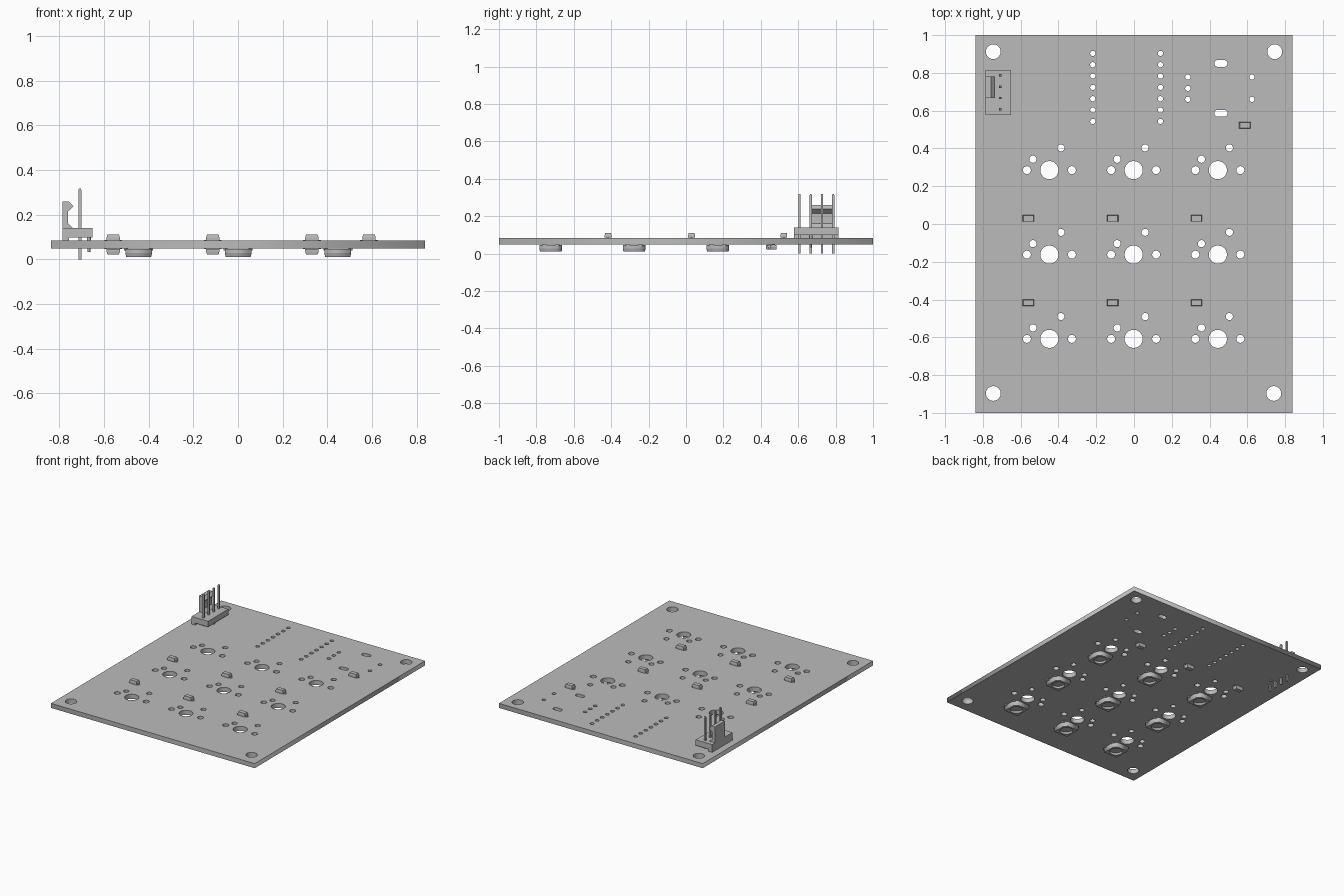
import bpy, bmesh, math
from mathutils import Matrix, Vector

cube = bpy.data.objects.get("Cube")
if cube:
    bpy.data.objects.remove(cube, do_unlink=True)

grey = bpy.data.materials.new("light_grey")
grey.use_nodes = True
colour = (0.5, 0.5, 0.5, 1)
grey.diffuse_color = colour
grey.node_tree.nodes["Principled BSDF"].inputs["Base Color"].default_value = colour

BOTTOM, TOP = 0.049, 0.083


def place(name, mesh, loc=(0, 0, 0)):
    ob = bpy.data.objects.new(name, mesh)
    ob.location = loc
    bpy.context.collection.objects.link(ob)
    if not mesh.materials:
        mesh.materials.append(grey)
    return ob


def finish(name, bm):
    bmesh.ops.recalc_face_normals(bm, faces=bm.faces)
    mesh = bpy.data.meshes.new(name)
    bm.to_mesh(mesh)
    bm.free()
    return mesh


def circle(x, y, r, n=24, stretch=0):
    """Round outline; stretch pulls the halves apart into a slot."""
    pts = []
    for i in range(n):
        a = math.tau * (i + 0.5) / n
        c = math.cos(a)
        pts.append((x + r * c + math.copysign(stretch, c), y + r * math.sin(a)))
    return pts


def slab(name, loops, z0, z1):
    """Flat plate from an outline followed by its holes."""
    cu = bpy.data.curves.new(name, "CURVE")
    cu.dimensions, cu.fill_mode = "2D", "BOTH"
    cu.extrude = (z1 - z0) / 2
    for pts in loops:
        sp = cu.splines.new("POLY")
        sp.points.add(len(pts) - 1)
        for p, q in zip(sp.points, pts):
            p.co = (*q, 0, 1)
        sp.use_cyclic_u = True
    tmp = bpy.data.objects.new("outline_helper", cu)
    bpy.context.collection.objects.link(tmp)
    deps = bpy.context.evaluated_depsgraph_get()
    mesh = bpy.data.meshes.new_from_object(tmp.evaluated_get(deps))
    bpy.data.objects.remove(tmp, do_unlink=True)
    mesh.transform(Matrix.Translation((0, 0, (z0 + z1) / 2)))
    bm = bmesh.new()
    bm.from_mesh(mesh)
    bmesh.ops.remove_doubles(bm, verts=bm.verts, dist=1e-5)
    bmesh.ops.recalc_face_normals(bm, faces=bm.faces)
    bm.to_mesh(mesh)
    bm.free()
    return mesh


def add_box(bm, lo, hi, taper=1.0):
    """Box between two corners; taper narrows its top."""
    lo, hi = Vector(lo), Vector(hi)
    mid, size = (lo + hi) / 2, hi - lo
    for v in bmesh.ops.create_cube(bm, size=1)["verts"]:
        k = taper if v.co.z > 0 else 1
        v.co = mid + Vector((v.co.x * size.x * k, v.co.y * size.y * k, v.co.z * size.z))


def prism(name, profile, y0, y1):
    """Extrude an x-z profile along y."""
    bm = bmesh.new()
    face = bm.faces.new([bm.verts.new((x, y0, z)) for x, z in profile])
    new = bmesh.ops.extrude_face_region(bm, geom=[face])["geom"]
    for v in new:
        if isinstance(v, bmesh.types.BMVert):
            v.co.y = y1
    return finish(name, bm)


# Key grid shared by holes and lamps
keys = [(x, y) for x in (-0.448, -0.002, 0.444) for y in (0.285, -0.162, -0.608)]

# Circuit board with all drilled holes
loops = [[(-0.838, -1), (0.838, -1), (0.838, 1), (-0.838, 1)]]
loops += [circle(x, y, 0.039, 32) for x, y in
          ((-0.745, 0.912), (0.745, 0.912), (-0.745, -0.897), (0.74, -0.897))]
for i in range(7):
    loops += [circle(x, 0.903 - i * 0.06, 0.014, 16) for x in (-0.218, 0.14)]
loops += [circle(x, y, 0.014, 16) for x, y in
          ((0.285, 0.778), (0.285, 0.718), (0.285, 0.66), (0.624, 0.778), (0.624, 0.66))]
loops += [circle(0.46, y, 0.018, 20, 0.017) for y in (0.85, 0.586)]
for x, y in keys:
    loops.append(circle(x, y, 0.048, 32))
    loops += [circle(x + dx, y + dy, r, 20) for dx, dy, r in
              ((-0.119, 0, 0.021), (0.119, 0, 0.021), (-0.087, 0.058, 0.019), (0.061, 0.118, 0.019))]
place("circuit_board", slab("circuit_board", loops, BOTTOM, TOP))

# Small diodes: tapered body with a lead at each end
bm = bmesh.new()
add_box(bm, (-0.03, -0.018, 0.002), (0.03, 0.018, 0.014))
add_box(bm, (-0.03, -0.018, 0.014), (0.03, 0.018, 0.027), 0.87)
add_box(bm, (-0.04, -0.008, 0), (0.04, 0.008, 0.004))
diode = finish("diode", bm)
columns = (-0.559, -0.113, 0.331)
for x, y in [(x, y) for x in columns for y in (0.03, -0.417)] + [(0.587, 0.523)]:
    place("top_diode", diode, (x, y, TOP))
for x, y in zip(columns, (0.445, 0.455, 0.467)):
    place("bottom_diode", diode, (x, y, BOTTOM)).rotation_euler.x = math.pi

# Underside lamps: square body, one clipped corner, round recess and leads
h = 0.06
square = [(-h, -h), (h, -h), (h, h - 0.025), (h - 0.025, h), (-h, h)]
rim = slab("lamp_rim", [square, circle(0, 0, 0.046, 28)], -0.039, -0.022)
for v in rim.vertices:
    if v.co.z < -0.03:
        v.co.x *= 0.93
        v.co.y *= 0.97
base = slab("lamp_base", [square], -0.022, -0.004)
bm = bmesh.new()
for s in (-1, 1):
    for y in (-0.035, 0.035):
        x = s * 0.056
        add_box(bm, (x - 0.009, y - 0.011, -0.009), (x + 0.009, y + 0.011, 0))
leads = finish("lamp_leads", bm)
for x, y in keys:
    for mesh in (rim, base, leads):
        place(mesh.name, mesh, (x + 0.003, y - 0.115, BOTTOM))

# Header block with raised foot, and hooked latch
place("header_base", prism("header_base", [
    (-0.787, TOP), (-0.757, TOP), (-0.757, 0.098), (-0.651, 0.098),
    (-0.651, 0.14), (-0.787, 0.14)], 0.578, 0.816))
place("header_latch", prism("header_latch", [
    (-0.787, 0.14), (-0.741, 0.14), (-0.762, 0.161), (-0.762, 0.214),
    (-0.737, 0.237), (-0.758, 0.259), (-0.787, 0.259)], 0.668, 0.782))

# Header pins and locating peg
bm = bmesh.new()
for i in range(4):
    y = 0.607 + i * 0.06
    add_box(bm, (-0.715, y - 0.0065, 0), (-0.702, y + 0.0065, 0.31))
    add_box(bm, (-0.715, y - 0.0065, 0.31), (-0.702, y + 0.0065, 0.318), 0.6)
place("header_pins", finish("header_pins", bm))
bm = bmesh.new()
bmesh.ops.create_cone(bm, cap_ends=True, segments=16, radius1=0.006, radius2=0.009, depth=0.07,
                      matrix=Matrix.Translation((-0.668, 0.667, 0.068)))
place("locating_peg", finish("locating_peg", bm))
